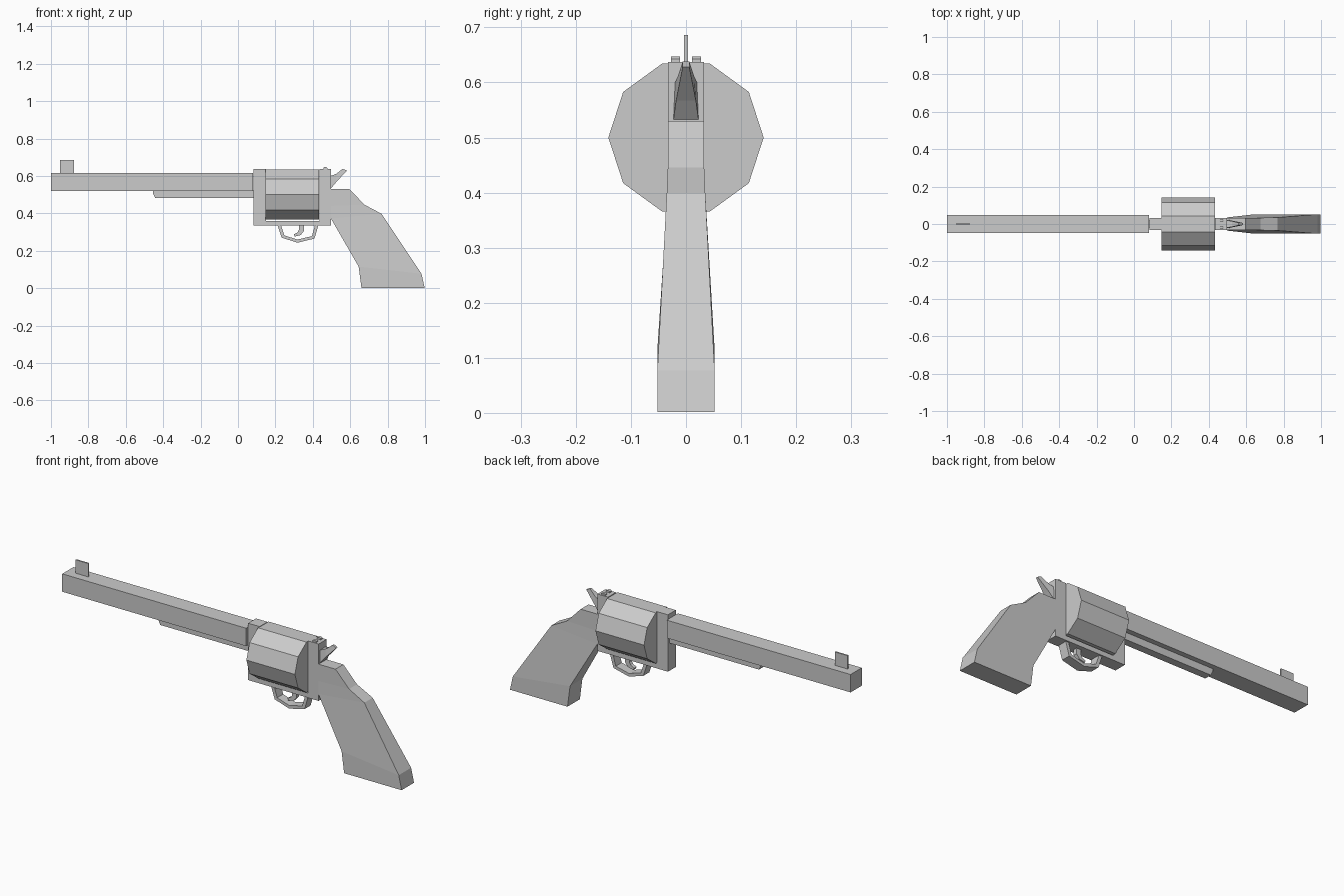
import bpy
from math import cos, sin, radians

if "Cube" in bpy.data.objects:
    bpy.data.objects.remove(bpy.data.objects["Cube"])


def mesh(name, verts, faces):
    me = bpy.data.meshes.new(name)
    me.from_pydata(verts, [], faces)
    ob = bpy.data.objects.new(name, me)
    bpy.context.collection.objects.link(ob)
    bpy.context.view_layer.objects.active = ob
    bpy.ops.object.mode_set(mode='EDIT')
    bpy.ops.mesh.select_all(action='SELECT')
    bpy.ops.mesh.normals_make_consistent(inside=False)
    bpy.ops.object.mode_set(mode='OBJECT')
    return ob


def loft(name, rings):
    """Skin a list of equal-length vertex rings and cap both ends."""
    n = len(rings[0])
    faces = [(k * n + i, k * n + (i + 1) % n, (k + 1) * n + (i + 1) % n, (k + 1) * n + i)
             for k in range(len(rings) - 1) for i in range(n)]
    faces += [tuple(range(n)), tuple(range((len(rings) - 1) * n, len(rings) * n))]
    return mesh(name, [v for r in rings for v in r], faces)


def plate(name, profile, half, y=0):
    """Extrude an x-z profile across y."""
    return loft(name, [[(x, y + s * half, z) for x, z in profile] for s in (-1, 1)])


def box(name, x0, x1, z0, z1, half, y=0):
    return plate(name, [(x0, z0), (x1, z0), (x1, z1), (x0, z1)], half, y)


# Barrel, ejector rod and front sight
box("barrel", -1, 0.08, 0.52, 0.615, 0.047)
plate("ejector_rod", [(-0.455, 0.522), (-0.455, 0.508), (-0.443, 0.482), (0.085, 0.482), (0.085, 0.522)], 0.02)
box("front_sight", -0.952, -0.877, 0.613, 0.686, 0.004)

# Frame
box("frame_front", 0.083, 0.15, 0.335, 0.637, 0.033)
box("frame_rear", 0.435, 0.497, 0.335, 0.637, 0.033)
box("frame_bottom", 0.15, 0.435, 0.335, 0.36, 0.033)

# Ten-sided cylinder
loft("cylinder", [[(x, 0.141 * cos(radians(36 * i)), 0.5 + 0.141 * sin(radians(36 * i)))
                   for i in range(10)] for x in (0.148, 0.433)])

# Rear sight posts
for side, y in (("left", -0.019), ("right", 0.019)):
    plate("rear_sight_" + side, [(0.456, 0.635), (0.478, 0.635), (0.478, 0.643), (0.472, 0.647),
                                 (0.462, 0.647), (0.456, 0.643)], 0.008, y)

# Hammer tapering to its spur
loft("hammer", [[(x0, -w0, z0), (x0, w0, z0), (x1, w1, z1), (x1, -w1, z1)]
                for x0, z0, w0, x1, z1, w1 in ((0.495, 0.53, 0.023, 0.495, 0.6, 0.02),
                                               (0.525, 0.567, 0.018, 0.525, 0.611, 0.015),
                                               (0.582, 0.628, 0.006, 0.56, 0.638, 0.006))])

# Grip: front point, back point, half width at each section
sections = [(0.497, 0.53, 0.596, 0.53, 0.033), (0.497, 0.44, 0.676, 0.446, 0.033),
            (0.497, 0.372, 0.767, 0.398, 0.035), (0.645, 0.115, 0.981, 0.077, 0.052),
            (0.66, 0.002, 0.998, 0.002, 0.052)]
loft("grip", [[(xf, -w, zf), (xb, -w, zb), (xb, w, zb), (xf, w, zf)]
              for xf, zf, xb, zb, w in sections])

# Trigger guard band
outer = [(0.211, 0.337), (0.233, 0.27), (0.318, 0.243), (0.409, 0.265), (0.43, 0.337)]
inner = [(0.23, 0.337), (0.248, 0.282), (0.318, 0.26), (0.395, 0.278), (0.412, 0.337)]
loft("trigger_guard", [[(a[0], -0.025, a[1]), (a[0], 0.025, a[1]), (b[0], 0.025, b[1]), (b[0], -0.025, b[1])]
                       for a, b in zip(outer, inner)])

# Trigger
front = [(0.325, 0.337), (0.325, 0.31), (0.318, 0.298), (0.298, 0.287)]
back = [(0.352, 0.337), (0.352, 0.305), (0.335, 0.284), (0.303, 0.276)]
loft("trigger", [[(a[0], -0.01, a[1]), (a[0], 0.01, a[1]), (b[0], 0.01, b[1]), (b[0], -0.01, b[1])]
                 for a, b in zip(front, back)])
